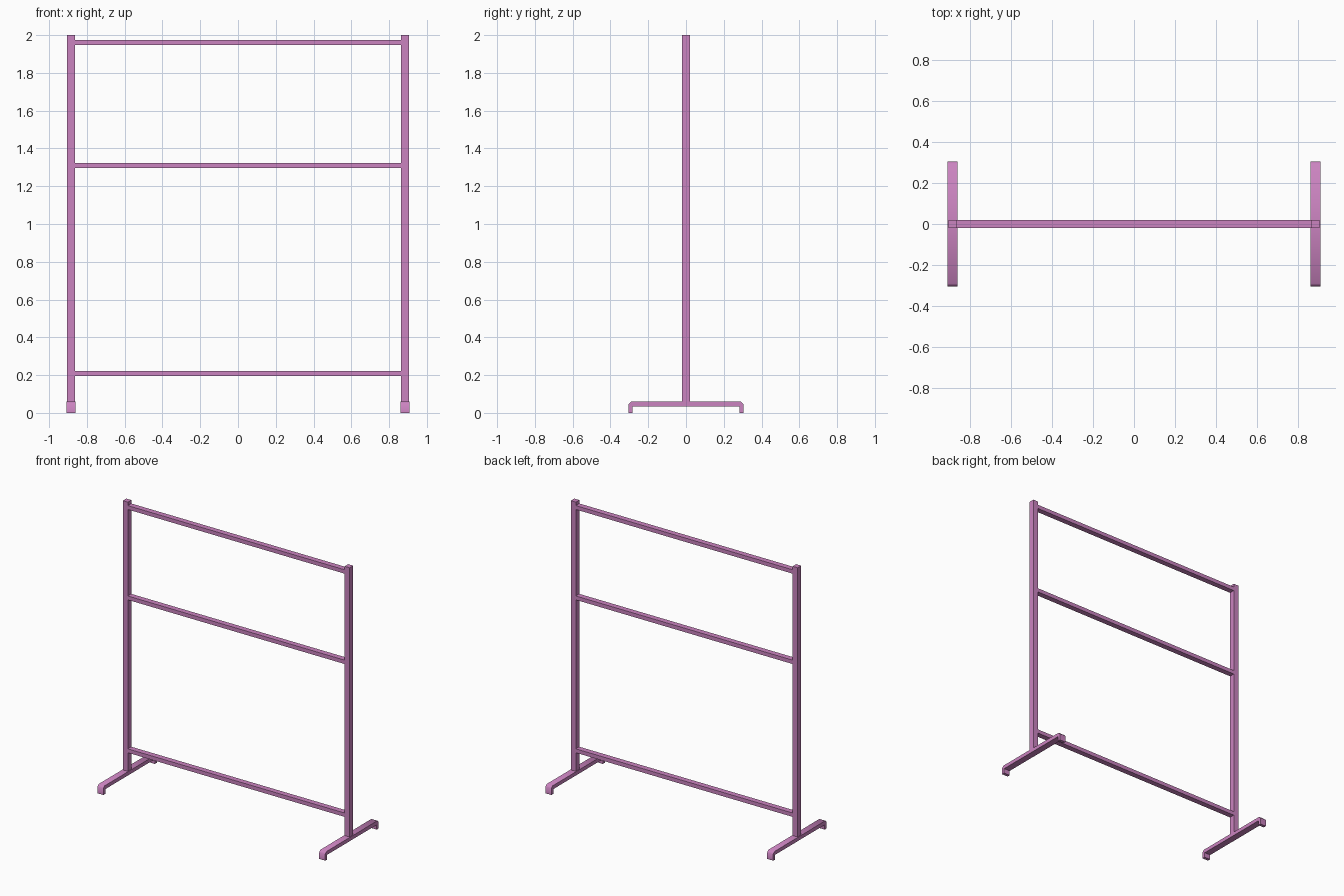
import bpy
import bmesh
import math

cube = bpy.data.objects.get("Cube")
if cube:
    bpy.data.objects.remove(cube, do_unlink=True)

# Single painted-metal colour
COLOUR = (0.60, 0.23, 0.53, 1.0)
paint = bpy.data.materials.new("orchid_paint")
paint.use_nodes = True
paint.diffuse_color = COLOUR
paint.node_tree.nodes["Principled BSDF"].inputs["Base Color"].default_value = COLOUR

POST_X = 0.884
TUBE = 0.04


def make_object(name, bm):
    bmesh.ops.recalc_face_normals(bm, faces=bm.faces)
    mesh = bpy.data.meshes.new(name)
    bm.to_mesh(mesh)
    bm.free()
    mesh.materials.append(paint)
    obj = bpy.data.objects.new(name, mesh)
    bpy.context.collection.objects.link(obj)
    return obj


def box(name, low, high):
    bm = bmesh.new()
    bmesh.ops.create_cube(bm, size=1)
    for v in bm.verts:
        v.co = [l if c < 0 else h for c, l, h in zip(v.co, low, high)]
    return make_object(name, bm)


def foot(name, x, width=0.048):
    # Bracket profile with turned-down ends and chamfered shoulders
    half = [(0.304, 0.047), (0.304, 0), (0.282, 0), (0.282, 0.034)]
    right = [(0.290, 0.061)] + half
    outline = right + [(-y, z) for y, z in reversed(right)]
    bm = bmesh.new()
    face = bm.faces.new([bm.verts.new((x - width / 2, y, z)) for y, z in outline])
    result = bmesh.ops.extrude_face_region(bm, geom=[face])
    verts = [g for g in result["geom"] if isinstance(g, bmesh.types.BMVert)]
    bmesh.ops.translate(bm, vec=(width, 0, 0), verts=verts)
    obj = make_object(name, bm)
    bpy.ops.object.select_all(action="DESELECT")
    obj.select_set(True)
    bpy.context.view_layer.objects.active = obj
    bpy.ops.object.shade_smooth_by_angle(angle=math.radians(60))


# Uprights and feet
r = TUBE / 2
for side, x in (("left", POST_X), ("right", -POST_X)):
    box(side + "_post", (x - r, -r, 0.061), (x + r, r, 2))
    foot(side + "_foot", x)

# Cross rails between the uprights
inner = POST_X - r
for name, z in (("top_rail", 1.961), ("middle_rail", 1.31), ("bottom_rail", 0.209)):
    box(name, (-inner, -r, z - 0.014), (inner, r, z + 0.014))
